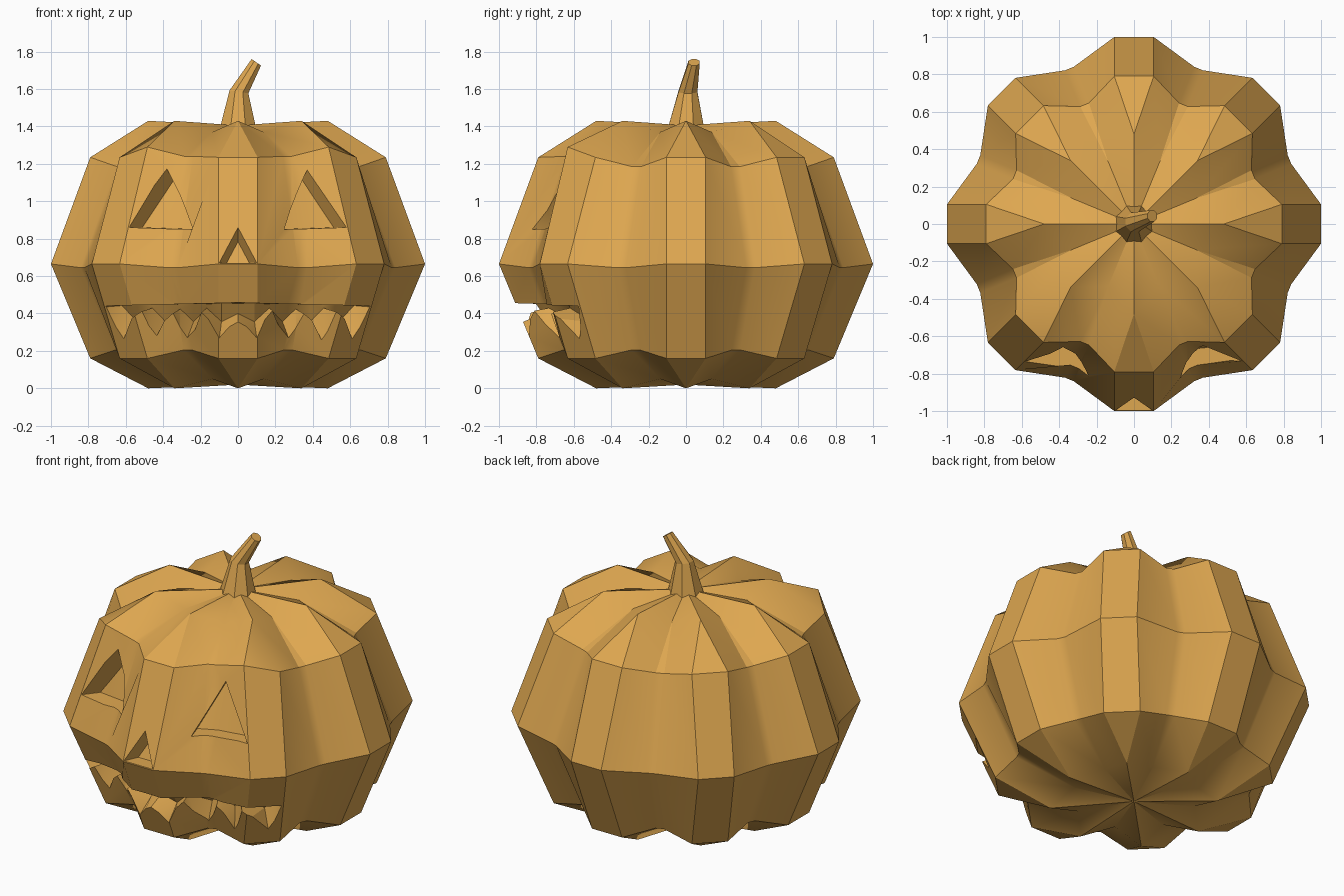
import bpy, bmesh, math
from mathutils import Vector
from mathutils.bvhtree import BVHTree

if "Cube" in bpy.data.objects:
    bpy.data.objects.remove(bpy.data.objects["Cube"], do_unlink=True)

COLOR = (0.73, 0.385, 0.08, 1)
skin = bpy.data.materials.new("pumpkin_orange")
skin.use_nodes = True
skin.diffuse_color = COLOR
skin.node_tree.nodes["Principled BSDF"].inputs["Base Color"].default_value = COLOR


def make(name, bm):
    bmesh.ops.remove_doubles(bm, verts=bm.verts, dist=0.0005)
    bmesh.ops.recalc_face_normals(bm, faces=bm.faces)
    mesh = bpy.data.meshes.new(name)
    bm.to_mesh(mesh)
    bm.free()
    mesh.materials.append(skin)
    ob = bpy.data.objects.new(name, mesh)
    bpy.context.collection.objects.link(ob)
    return ob


def bridge(bm, low, high):
    n = len(low)
    for i in range(n):
        j = (i + 1) % n
        bm.faces.new((low[i], low[j], high[j], high[i]))


def smooth(ob, angle):
    bpy.ops.object.select_all(action='DESELECT')
    ob.select_set(True)
    bpy.context.view_layer.objects.active = ob
    bpy.ops.object.shade_smooth_by_angle(angle=math.radians(angle))


# Ribbed body: eight flat-fronted lobes with narrow rounded grooves
def polar(angle, radius, side, z):
    return Vector((math.sin(angle) * radius + math.cos(angle) * side,
                   math.cos(angle) * radius - math.sin(angle) * side, z))


# lobe radius, lobe half width, lobe z, groove radius, groove half width, groove z
RINGS = [(0.48, 0, 0, 0.36, 0, 0.05),
         (0.79, 0.105, 0.16, 0.70, 0.025, 0.205),
         (1.0, 0.105, 0.665, 0.90, 0.025, 0.645),
         (0.79, 0.105, 1.235, 0.69, 0.025, 1.185),
         (0.48, 0, 1.43, 0.36, 0, 1.37)]
bm = bmesh.new()
loops = []
for r, w, z, gr, gw, gz in RINGS:
    loop = []
    for k in range(8):
        a = k * math.pi / 4
        for angle, radius, half, height in ((a, r, w, z), (a + math.pi / 8, gr, gw, gz)):
            for side in (-half, half):
                p = polar(angle, radius, side, height)
                # brow above the eyes is slightly raised
                if 1.1 < p.z < 1.3 and p.y < -0.6 and 0.2 < abs(p.x) < 0.52:
                    p.z += 0.055
                loop.append(bm.verts.new(p))
    loops.append(loop)
for low, high in zip(loops, loops[1:]):
    bridge(bm, low, high)
for loop, z in ((loops[0], 0.02), (loops[-1], 1.405)):
    pole = bm.verts.new((0, 0, z))
    for i in range(len(loop)):
        bm.faces.new((loop[i], loop[(i + 1) % len(loop)], pole))
bmesh.ops.dissolve_degenerate(bm, dist=0.0005, edges=bm.edges)
body = make("pumpkin_body", bm)
mesh = body.data
tree = BVHTree.FromPolygons([v.co.copy() for v in mesh.vertices],
                            [tuple(p.vertices) for p in mesh.polygons])


# Carved openings: columns (x, low z, high z) pushed through the skin to a focus
def cutter(name, columns, focus, z_taper, inner, outer):
    bm = bmesh.new()
    focus = Vector(focus)

    def corner(x, z, s):
        hit = tree.ray_cast(Vector((x, -3, z)), Vector((0, 1, 0)))[0]
        p = focus + (hit - focus) * s
        p.z = focus.z + (z - focus.z) * (1 + (s - 1) * z_taper)
        return bm.verts.new(p)

    sections = [[corner(x, lo, outer), corner(x, hi, outer),
                 corner(x, hi, inner), corner(x, lo, inner)] for x, lo, hi in columns]
    for a, b in zip(sections, sections[1:]):
        bridge(bm, a, b)
    bm.faces.new(sections[0])
    bm.faces.new(sections[-1])
    bmesh.ops.remove_doubles(bm, verts=bm.verts, dist=0.0005)
    bmesh.ops.dissolve_degenerate(bm, dist=0.0005, edges=bm.edges)
    bmesh.ops.triangulate(bm, faces=bm.faces)
    ob = make(name, bm)
    ob.hide_render = True
    return ob


def carve(ob, tool):
    mod = ob.modifiers.new("carve", 'BOOLEAN')
    mod.operation = 'DIFFERENCE'
    mod.solver = 'EXACT'
    mod.object = tool
    bpy.context.view_layer.update()
    graph = bpy.context.evaluated_depsgraph_get()
    result = bpy.data.meshes.new_from_object(ob.evaluated_get(graph))
    ob.modifiers.clear()
    ob.data = result
    bpy.data.objects.remove(tool, do_unlink=True)


# Eyes
for s in (-1, 1):
    eye = [(s * 0.245, 0.85, 0.852), (s * 0.375, 0.853, 1.17), (s * 0.58, 0.86, 0.862)]
    carve(body, cutter("eye_cutter", eye, (0, 0, 0.86), 1, 0.88, 1.15))

# Nose
nose = [(-0.1, 0.67, 0.672), (0, 0.67, 0.86), (0.1, 0.67, 0.672)]
carve(body, cutter("nose_cutter", nose, (0, -0.78, 0.67), 1, 0.6, 1.5))

# Mouth with a jagged lower row of teeth
half = [(0.1, 0.27), (0.19, 0.41), (0.27, 0.27), (0.35, 0.40),
        (0.44, 0.27), (0.52, 0.41), (0.61, 0.265), (0.705, 0.435)]
jag = [(-x, z) for x, z in reversed(half)] + [(0, 0.355)] + half
mouth = [(x, z, 0.458 - 0.025 * abs(x)) for x, z in jag]
carve(body, cutter("mouth_cutter", mouth, (0, 0, 0.45), 4, 0.88, 1.15))
smooth(body, 25)

# Bent stem: centre, radius, tilt of each ring
bm = bmesh.new()
stem_loops = []
for cx, cy, cz, r, tilt in ((0, 0, 1.39, 0.105, 0), (0.005, 0.01, 1.585, 0.055, 0.15),
                            (0.098, 0.043, 1.743, 0.033, 0.6)):
    ring = []
    for i in range(8):
        a = (i + 0.5) * math.pi / 4
        dx = math.cos(a) * r
        ring.append(bm.verts.new((cx + dx * math.cos(tilt), cy + math.sin(a) * r,
                                  cz - dx * math.sin(tilt))))
    stem_loops.append(ring)
for low, high in zip(stem_loops, stem_loops[1:]):
    bridge(bm, low, high)
bm.faces.new(stem_loops[0])
bm.faces.new(stem_loops[-1])
make("stem", bm)
